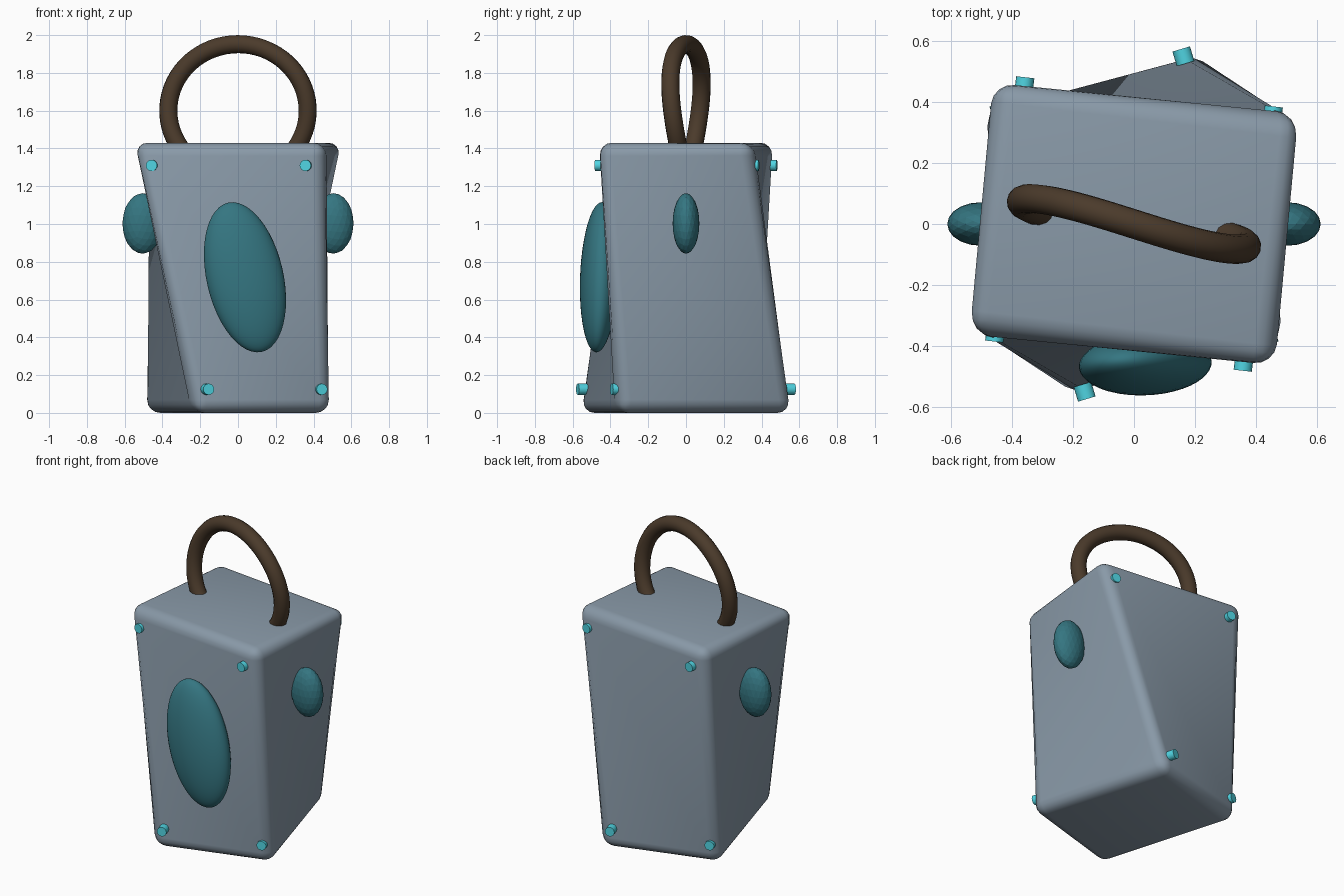
import bpy, bmesh, math
from mathutils import Matrix, Vector

if "Cube" in bpy.data.objects:
    bpy.data.objects.remove(bpy.data.objects["Cube"])

HEIGHT = 1.43
# each end of the twisted body: z, width, depth, turn
BOTTOM = (0.0, 0.755, 0.965, math.radians(16.7))
TOP = (HEIGHT, 1.02, 0.825, math.radians(-6.7))


def material(name, color):
    m = bpy.data.materials.new(name)
    m.diffuse_color = (*color, 1)
    m.use_nodes = True
    m.node_tree.nodes["Principled BSDF"].inputs["Base Color"].default_value = m.diffuse_color
    return m


SLATE = material("slate", (0.25, 0.32, 0.39))
BROWN = material("brown", (0.07, 0.043, 0.024))
TEAL = material("teal", (0.035, 0.18, 0.22))
CYAN = material("cyan", (0.08, 0.66, 0.76))


def add(name, bm, mat, smooth=True):
    bmesh.ops.recalc_face_normals(bm, faces=bm.faces)
    mesh = bpy.data.meshes.new(name)
    bm.to_mesh(mesh)
    bm.free()
    mesh.materials.append(mat)
    ob = bpy.data.objects.new(name, mesh)
    bpy.context.collection.objects.link(ob)
    if smooth:
        bpy.ops.object.select_all(action='DESELECT')
        ob.select_set(True)
        bpy.context.view_layer.objects.active = ob
        bpy.ops.object.shade_smooth_by_angle(angle=math.radians(40))
    return ob


# twisted body with rounded edges
bm = bmesh.new()
bmesh.ops.create_cube(bm, size=1)
for v in bm.verts:
    z, w, d, turn = TOP if v.co.z > 0 else BOTTOM
    v.co = Matrix.Rotation(turn, 3, 'Z') @ Vector((v.co.x * w, v.co.y * d, 0)) + Vector((0, 0, z))
bmesh.ops.bevel(bm, geom=bm.edges[:], offset=0.07, offset_type='OFFSET', segments=4,
                profile=0.5, affect='EDGES')
bm.normal_update()
# each big side folds inwards along the diagonal from lower right to upper left
for f in [f for f in bm.faces if f.calc_area() > 0.3 and abs(f.normal.z) < 0.7]:
    right = Vector((0, 0, 1)).cross(f.normal)
    low = [v for v in f.verts if v.co.z < HEIGHT / 2]
    high = [v for v in f.verts if v.co.z > HEIGHT / 2]
    pair = [max(low, key=lambda v: v.co.dot(right)), min(high, key=lambda v: v.co.dot(right))]
    bmesh.ops.connect_verts(bm, verts=pair)
add("body", bm, SLATE)

# studs near the corners of the front and back faces
for level, (z, half, depth, turn) in {
    "lower": (0.125, 0.313, 0.48, BOTTOM[3]),
    "upper": (1.31, 0.41, 0.411, TOP[3]),
}.items():
    for face, spin in (("front", 0), ("back", math.pi)):
        for side in (-1, 1):
            bm = bmesh.new()
            place = (Matrix.Translation((0, 0, z)) @ Matrix.Rotation(turn + spin, 4, 'Z')
                     @ Matrix.Translation((side * half, -depth, 0))
                     @ Matrix.Rotation(math.pi / 2, 4, 'X'))
            bmesh.ops.create_cone(bm, cap_ends=True, segments=16, radius1=0.03,
                                  radius2=0.03, depth=0.05, matrix=place)
            add(f"{level}_{face}_stud_{'left' if side < 0 else 'right'}", bm, CYAN)

# large oval on the front
bm = bmesh.new()
bmesh.ops.create_uvsphere(bm, u_segments=40, v_segments=24, radius=1)
ob = add("front_oval", bm, TEAL)
ob.location = (0.037, -0.46, 0.718)
ob.rotation_euler = (math.radians(-3), math.radians(-12.5), math.radians(5))
ob.scale = (0.204, 0.1, 0.405)

# faceted ovals on the two sides
for side in (-1, 1):
    bm = bmesh.new()
    bmesh.ops.create_icosphere(bm, subdivisions=3, radius=1)
    ob = add("left_oval" if side < 0 else "right_oval", bm, TEAL, smooth=False)
    ob.location = (side * 0.505, 0, 1.003)
    ob.scale = (0.107, 0.071, 0.16)

# handle: arch that sways sideways in an S
curve = bpy.data.curves.new("handle", 'CURVE')
curve.dimensions = '3D'
curve.bevel_depth = 0.048
curve.bevel_resolution = 5
curve.use_fill_caps = True
STEPS = 48
spline = curve.splines.new('POLY')
spline.points.add(STEPS)
for i, p in enumerate(spline.points):
    a = math.radians(-130 + 260 * i / STEPS)
    p.co = (0.369 * math.sin(a), -0.073 * (math.sin(a) + 0.3 * math.sin(2 * a)),
            1.6 + 0.352 * math.cos(a), 1)
spline.use_smooth = True
curve.materials.append(BROWN)
bpy.context.collection.objects.link(bpy.data.objects.new("handle", curve))
